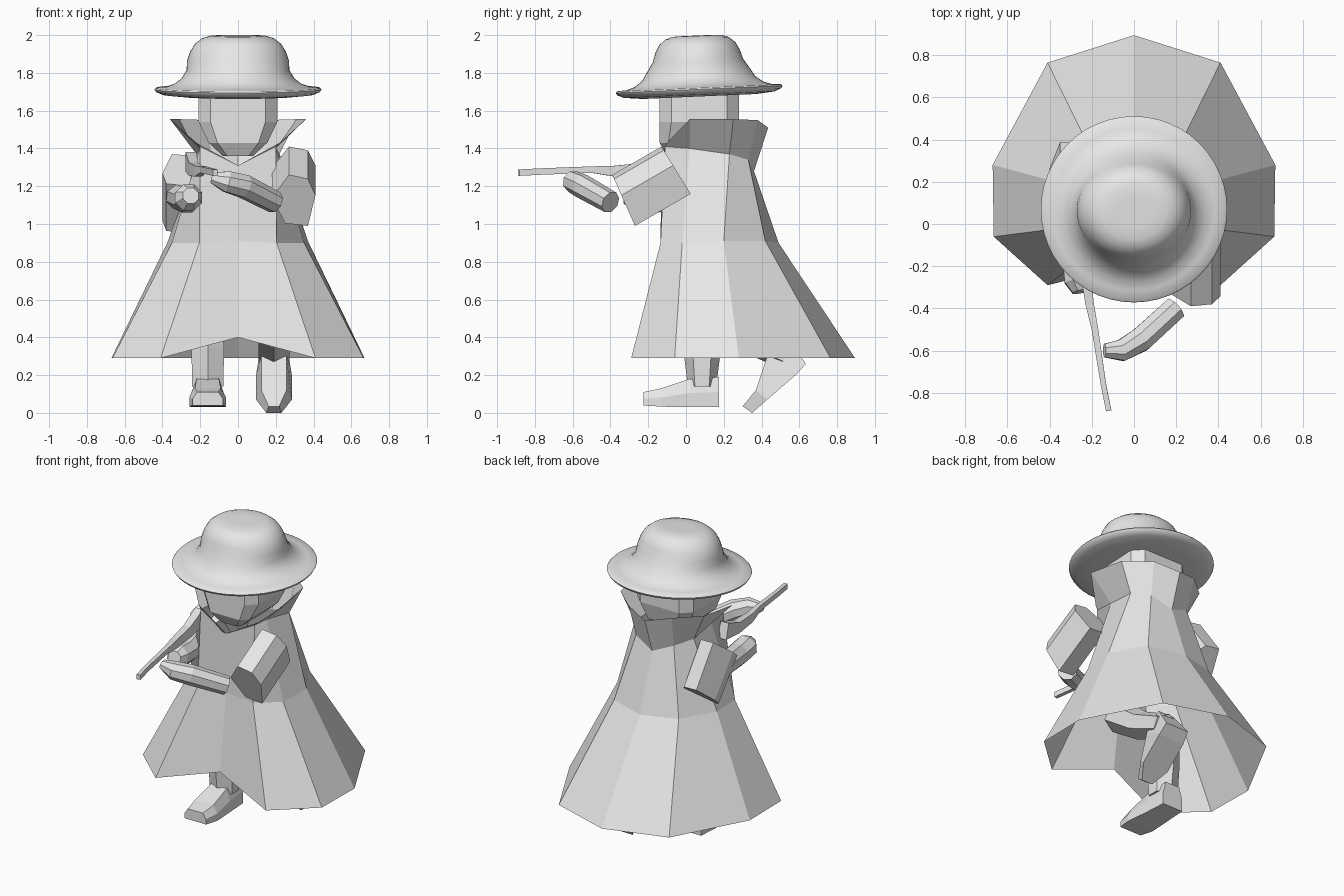
import bpy, bmesh, math
from mathutils import Vector, Matrix

if "Cube" in bpy.data.objects:
    bpy.data.objects.remove(bpy.data.objects["Cube"])

grey = bpy.data.materials.new("light_grey")
grey.diffuse_color = (0.8, 0.8, 0.8, 1)
grey.use_nodes = True
grey.node_tree.nodes["Principled BSDF"].inputs["Base Color"].default_value = grey.diffuse_color


def loft(name, rings, caps=True, closed=True):
    """Skin a list of equal-length point rings."""
    bm = bmesh.new()
    vs = [[bm.verts.new(p) for p in r] for r in rings]
    n = len(vs[0])
    for a, b in zip(vs, vs[1:]):
        for i in range(n if closed else n - 1):
            j = (i + 1) % n
            bm.faces.new((a[i], a[j], b[j], b[i]))
    if caps:
        bm.faces.new(vs[0][::-1])
        bm.faces.new(vs[-1])
    bmesh.ops.recalc_face_normals(bm, faces=bm.faces)
    me = bpy.data.meshes.new(name)
    bm.to_mesh(me)
    bm.free()
    me.materials.append(grey)
    ob = bpy.data.objects.new(name, me)
    bpy.context.collection.objects.link(ob)
    return ob


def mirrored(half):
    """Half ring from front centre to back centre, completed on the other side."""
    return half + [(-x, y, z) for x, y, z in half[-2:0:-1]]


def tube(name, path, sides=6):
    """Faceted limb; path entries are (centre, half_width, half_depth)."""
    pts = [Vector(p[0]) for p in path]
    rings = []
    for i, (c, w, h) in enumerate(path):
        d = (pts[min(i + 1, len(pts) - 1)] - pts[max(i - 1, 0)]).normalized()
        ref = Vector((1, 0, 0)) if abs(d.x) < 0.6 else Vector((0, 0, 1))
        v = d.cross(ref).normalized()
        u = v.cross(d)
        ring = []
        for k in range(sides):
            a = 2 * math.pi * (k + 0.5) / sides
            ring.append(pts[i] + u * w * math.cos(a) + v * h * math.sin(a))
        rings.append(ring)
    return loft(name, rings)


def sleeve(name, start, end, section):
    """Wide sleeve: (x, t) section swept between two (y, z) edges."""
    def ring(edge):
        (y0, z0), (y1, z1) = edge
        return [(x, y0 + (y1 - y0) * t, z0 + (z1 - z0) * t) for x, t in section]
    return loft(name, [ring(start), ring(end)])


# Ten-sided flared cloak with raised front hem
neck = [(0, -0.13, 1.31), (0.2, -0.11, 1.41), (0.2, 0.02, 1.40),
        (0.22, 0.23, 1.37), (0.14, 0.33, 1.34), (0, 0.36, 1.28)]
waist = [(0, -0.125, 0.91), (0.205, -0.135, 0.9), (0.35, -0.02, 0.9),
         (0.37, 0.2, 0.91), (0.24, 0.42, 0.91), (0, 0.49, 0.9)]
hem = [(0, -0.19, 0.40), (0.41, -0.29, 0.29), (0.665, -0.06, 0.29),
       (0.67, 0.28, 0.29), (0.41, 0.765, 0.29), (0, 0.895, 0.29)]
loft("cloak", [mirrored(r) for r in (hem, waist, neck)], caps=False)

# Upturned collar, open at the front
rim = [(0.02, -0.14, 1.32), (0.22, -0.10, 1.43), (0.36, 0.02, 1.555),
       (0.31, 0.25, 1.555), (0.16, 0.38, 1.55), (0, 0.435, 1.51)]


def open_strip(half):
    return half[::1] + [(-x, y, z) for x, y, z in half[-2::-1]]


loft("collar", [open_strip(neck), open_strip(rim)], caps=False, closed=False)


# Chamfered block head tapering to the chin
def head_ring(w, y0, y1, z):
    c = 0.3 * w
    return mirrored([(0, y0, z), (w - c, y0, z), (w, y0 + c, z),
                     (w, y1 - c, z), (w - c, y1, z), (0, y1, z)])


loft("head", [head_ring(0.08, -0.10, 0.2, 1.36), head_ring(0.155, -0.14, 0.25, 1.43),
              head_ring(0.208, -0.14, 0.28, 1.54), head_ring(0.208, -0.14, 0.28, 1.72)])

# Smooth brimmed hat, tilted slightly
profile = [(0.02, -0.03), (0.3, -0.03), (0.40, -0.02), (0.435, -0.005), (0.442, 0.008),
           (0.435, 0.016), (0.385, 0.02), (0.34, 0.035), (0.30, 0.065), (0.272, 0.11),
           (0.255, 0.16), (0.238, 0.21), (0.215, 0.25), (0.18, 0.278),
           (0.14, 0.291), (0.08, 0.293), (0.02, 0.292)]
tilt = Matrix.Translation((0, 0.07, 1.705)) @ Matrix.Rotation(math.radians(2.5), 4, 'X')
rings = []
for r, z in profile:
    sx = 1.0 if z < 0.15 else 1.06
    sy = 1.0 if z < 0.15 else 0.94
    rings.append([tilt @ Vector((r * sx * math.cos(a), r * sy * math.sin(a), z))
                  for a in (2 * math.pi * k / 48 for k in range(48))])
hat = loft("hat", rings)
bpy.context.view_layer.objects.active = hat
hat.select_set(True)
bpy.ops.object.shade_smooth_by_angle(angle=math.radians(50))
hat.select_set(False)

# Sleeves: one reaching forward, the other drawn back
sleeve("right_sleeve", ((-0.13, 1.41), (0.025, 1.16)), ((-0.39, 1.26), (-0.27, 0.99)),
       [(0.27, 0), (0.37, 0.08), (0.41, 0.4), (0.37, 1), (0.25, 0.95), (0.18, 0.45)])
sleeve("left_sleeve", ((-0.02, 1.2), (0.21, 1.37)), ((0.18, 0.95), (0.39, 1.12)),
       [(-0.26, 0), (-0.38, 0.08), (-0.40, 0.4), (-0.35, 1), (-0.25, 0.95), (-0.18, 0.45)])

# Forearms ending in blunt hands
tube("right_forearm", [((0.195, -0.40, 1.115), 0.06, 0.06), ((0.03, -0.55, 1.20), 0.065, 0.062),
                       ((-0.06, -0.60, 1.225), 0.06, 0.055), ((-0.14, -0.60, 1.245), 0.03, 0.035)], 8)
tube("left_forearm", [((-0.32, 0.10, 1.15), 0.07, 0.07), ((-0.27, -0.16, 1.13), 0.075, 0.075),
                      ((-0.26, -0.27, 1.14), 0.075, 0.075), ((-0.25, -0.32, 1.15), 0.045, 0.045)], 8)

# Long gun with a widening stock
tube("gun", [((-0.12, -0.885, 1.272), 0.018, 0.024), ((-0.145, -0.76, 1.278), 0.018, 0.024),
             ((-0.185, -0.50, 1.288), 0.022, 0.024), ((-0.21, -0.38, 1.28), 0.028, 0.04),
             ((-0.235, -0.2, 1.29), 0.035, 0.05), ((-0.25, -0.04, 1.33), 0.04, 0.075)], 4)


# Legs and shoes
tube("left_leg", [((-0.16, 0.09, 0.62), 0.10, 0.10), ((-0.16, 0.085, 0.34), 0.10, 0.10),
                  ((-0.16, 0.085, 0.14), 0.095, 0.075)], 6)


def shoe_ring(w, y, z0, z1):
    return [(-0.16 - w, y, z0), (-0.16 + w, y, z0), (-0.16 + w, y, (z0 + z1) / 2),
            (-0.16 + w * 0.7, y, z1), (-0.16 - w * 0.7, y, z1), (-0.16 - w, y, (z0 + z1) / 2)]


loft("left_shoe", [shoe_ring(0.075, 0.175, 0.03, 0.19), shoe_ring(0.085, 0.02, 0.03, 0.18),
                   shoe_ring(0.097, -0.13, 0.033, 0.13), shoe_ring(0.08, -0.225, 0.04, 0.11)])
tube("right_leg", [((0.19, 0.08, 0.58), 0.10, 0.10), ((0.19, 0.30, 0.42), 0.095, 0.09),
                   ((0.19, 0.53, 0.31), 0.095, 0.08)], 6)


# Raised rear shoe with its toe pointing down
def rear_ring(w, top, sole):
    (y0, z0), (y1, z1) = top, sole
    return [(0.19 - w * 0.7, y0, z0), (0.19 + w * 0.7, y0, z0), (0.19 + w, y1, z1),
            (0.19 - w, y1, z1)]


loft("right_shoe", [rear_ring(0.085, (0.53, 0.40), (0.635, 0.26)),
                    rear_ring(0.095, (0.43, 0.30), (0.58, 0.20)),
                    rear_ring(0.095, (0.37, 0.12), (0.43, 0.07)),
                    rear_ring(0.04, (0.30, 0.035), (0.35, 0.0))])
